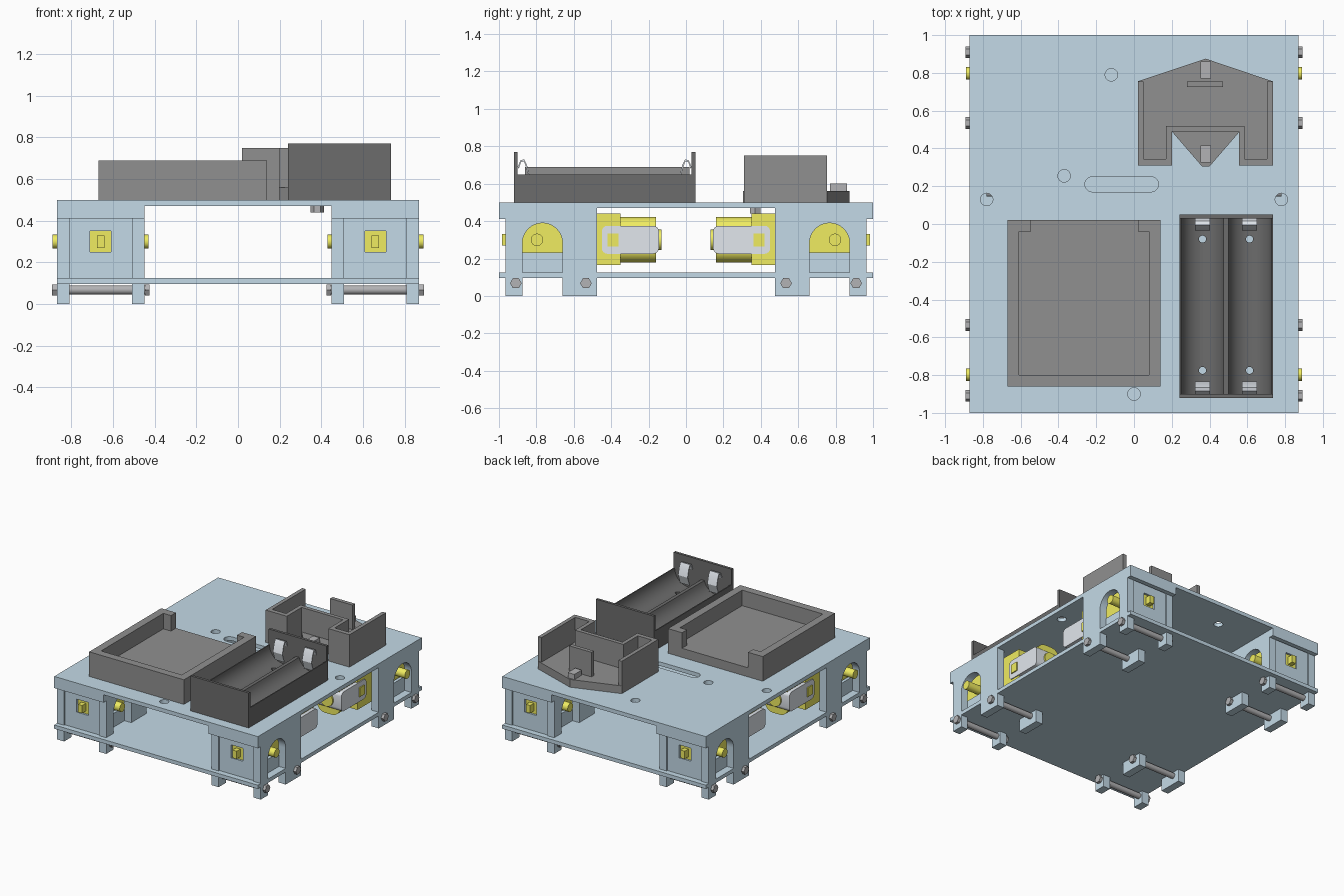
import bpy, bmesh
from math import sin, cos, pi, radians

if "Cube" in bpy.data.objects:
    bpy.data.objects.remove(bpy.data.objects["Cube"])


def mat(name, c):
    m = bpy.data.materials.new(name)
    m.diffuse_color = (*c, 1)
    m.use_nodes = True
    m.node_tree.nodes["Principled BSDF"].inputs["Base Color"].default_value = m.diffuse_color
    return m


BLUE = mat("blue_panel", (0.55, 0.70, 0.80))
YELLOW = mat("yellow_plastic", (0.87, 0.84, 0.12))
DARK = mat("dark_plastic", (0.28, 0.28, 0.28))
BLACK = mat("black_plastic", (0.15, 0.15, 0.15))
METAL = mat("metal", (0.45, 0.45, 0.46))
PALE = mat("pale_metal", (0.76, 0.80, 0.85))


def prism(name, pts, axis, a, b, m, sx=1, sy=1):
    """Extrude a 2D outline along an axis from a to b, mirrored by sx, sy."""
    order = {'x': lambda u, v, w: (w, u, v), 'y': lambda u, v, w: (u, w, v),
             'z': lambda u, v, w: (u, v, w)}[axis]
    bm = bmesh.new()
    rings = []
    for w in (a, b):
        ring = []
        for u, v in pts:
            x, y, z = order(u, v, w)
            ring.append(bm.verts.new((x * sx, y * sy, z)))
        bm.faces.new(ring)
        rings.append(ring)
    n = len(pts)
    for i in range(n):
        j = (i + 1) % n
        bm.faces.new((rings[0][i], rings[0][j], rings[1][j], rings[1][i]))
    bmesh.ops.recalc_face_normals(bm, faces=bm.faces)
    me = bpy.data.meshes.new(name)
    bm.to_mesh(me)
    bm.free()
    me.materials.append(m)
    ob = bpy.data.objects.new(name, me)
    bpy.context.collection.objects.link(ob)
    return ob


def box(name, x, y, z, m, sx=1, sy=1):
    pts = [(x[0], y[0]), (x[1], y[0]), (x[1], y[1]), (x[0], y[1])]
    return prism(name, pts, 'z', z[0], z[1], m, sx, sy)


def arc(cu, cv, r, a0, a1, n):
    return [(cu + r * cos(radians(a0 + (a1 - a0) * i / n)),
             cv + r * sin(radians(a0 + (a1 - a0) * i / n))) for i in range(n + 1)]


def circle(cu, cv, r, n=24):
    return arc(cu, cv, r, 0, 360, n)[:-1]


def rounded(u, v, r, n=4):
    return (arc(u[1] - r, v[1] - r, r, 0, 90, n) + arc(u[0] + r, v[1] - r, r, 90, 180, n)
            + arc(u[0] + r, v[0] + r, r, 180, 270, n) + arc(u[1] - r, v[0] + r, r, 270, 360, n))


def cut(ob, outlines, z0, z1):
    for pts in outlines:
        c = prism("cutter", pts, 'z', z0, z1, BLUE)
        c.hide_render = True
        md = ob.modifiers.new("cut", 'BOOLEAN')
        md.object, md.operation, md.solver = c, 'DIFFERENCE', 'EXACT'
        bpy.context.view_layer.objects.active = ob
        bpy.ops.object.modifier_apply(modifier=md.name)
        bpy.data.objects.remove(c)


# top and bottom decks
top = box("top_deck", (-.87, .87), (-1, 1), (.47, .5), BLUE)
holes = [circle(x, y, .033) for x, y in
         ((-.12, .79), (-.37, .255), (-.78, .13), (.78, .13), (0, -.90))]
holes.append(arc(.09, .21, .04, -90, 90, 10) + arc(-.22, .21, .04, 90, 270, 10))
cut(top, holes, .4, .6)
box("bottom_deck", (-.87, .87), (-1, 1), (.096, .125), BLUE)

# four corner units: walls, feet, motor and axle rods
CX = .66
side = ([(-.965, 0), (-.965, .472), (-.475, .472), (-.475, 0), (-.66, 0)]
        + arc(-.7675, .282, .1075, 0, 180, 16) + [(-.875, 0)])
for sx in (1, -1):
    for sy in (1, -1):
        s = (sx, sy)
        for x0 in (.45, .81):
            prism("corner_side_wall", side, 'x', x0, x0 + .06, BLUE, *s)
        for x0 in (.508, .787):
            box("arch_backing", (x0, x0 + .025), (-.9, -.64), (.11, .232), BLUE, *s)
        box("corner_lip", (.45, .87), (-1, -.965), (.41, .472), BLUE, *s)
        # end wall with square window
        for x in ((.505, CX - .05), (CX + .05, .815)):
            box("end_wall", x, (-.955, -.925), (.12, .475), BLUE, *s)
        for z in ((.12, .25), (.35, .475)):
            box("end_wall_strip", (CX - .05, CX + .05), (-.955, -.925), z, BLUE, *s)
        # geared motor
        box("gearbox", (CX - .115, CX + .115), (-.94, -.35), (.165, .44), YELLOW, *s)
        box("gearbox_tab", (CX - .018, CX + .018), (-.985, -.94), (.27, .33), YELLOW, *s)
        prism("motor_shell", rounded((CX - .1, CX + .1), (.178, .422), .07), 'y',
              -.35, -.16, YELLOW, *s)
        prism("motor_panel", rounded((-.45, -.145), (.225, .375), .03), 'x',
              CX - .122, CX + .122, PALE, *s)
        box("motor_catch", (CX - .13, CX + .13), (-.42, -.36), (.265, .335), YELLOW, *s)
        prism("motor_boss", circle(CX, .3, .055), 'y', -.16, -.132, YELLOW, *s)
        prism("drive_shaft", circle(-.797, .3, .033), 'x', CX - .23, CX + .23, YELLOW, *s)
        # rods through the feet
        for y in (-.91, -.535):
            prism("foot_rod", circle(y, .068, .022, 16), 'x', CX - .23, CX + .23, METAL, *s)
            for x0 in (.425, .87):
                prism("rod_nut", circle(y, .068, .031, 6), 'x', x0, x0 + .022, METAL, *s)

# open tray
box("tray_floor", (-.67, .14), (-.86, .02), (.5, .57), DARK)
tray = [(-.67, -.86), (.14, -.86), (.14, .02), (.02, .02), (.02, -.04), (.08, -.04),
        (.08, -.80), (-.61, -.80), (-.61, -.04), (-.545, -.04), (-.545, .02), (-.67, .02)]
prism("tray_wall", tray, 'z', .5, .69, DARK)

# two-cell battery holder
cells = (.363, .612)
prof = ([(.24, .5), (.735, .5), (.735, .65)] + arc(cells[1], .65, .115, 0, -165, 16)
        + arc(cells[0], .65, .115, -15, -180, 16) + [(.24, .65)])
holder = prism("battery_cradle", prof, 'y', -.90, .03, BLACK)
pins = [circle(x, y, .019, 16) for x in cells for y in (-.08, -.775)]
cut(holder, pins, .49, .6)
for y in ((-.92, -.90), (.03, .05)):
    box("battery_end_plate", (.24, .735), y, (.5, .77), BLACK)
# spring contacts
for x in cells:
    for e, d in ((-.90, 1), (.03, -1)):
        shape = [(0, .69), (.015, .725), (.035, .73), (.05, .70), (.065, .64), (.04, .57),
                 (.034, .57), (.058, .64), (.044, .69), (.033, .72), (.018, .715), (.006, .68)]
        prism("battery_contact", [(e + d * u, v) for u, v in shape], 'x',
              x - .04, x + .04, PALE)

# sensor bracket
base = [(.02, .31), (.2, .31), (.2, .49), (.36, .305), (.40, .305), (.56, .49), (.56, .31),
        (.735, .31), (.735, .755), (.38, .875), (.02, .755)]
prism("bracket_base", base, 'z', .5, .56, DARK)
wall = [(.02, .755), (.02, .31), (.2, .31), (.2, .49), (.555, .49), (.555, .31), (.735, .31),
        (.735, .755), (.705, .755), (.705, .345), (.585, .345), (.585, .52), (.17, .52),
        (.17, .345), (.05, .345), (.05, .755)]
prism("bracket_wall", wall, 'z', .5, .75, DARK)
box("bracket_tab", (.28, .47), (.725, .755), (.5, .75), DARK)
for y in (.815, .37):
    box("bracket_bolt_head", (.352, .408), (y - .045, y + .045), (.55, .60), METAL)
    prism("bracket_bolt", circle(.38, y, .02, 16), 'z', .45, .56, METAL)
    prism("bracket_nut", circle(.38, y, .032, 6), 'z', .44, .471, METAL)

# smooth curved surfaces, keep edges sharp
bpy.ops.object.select_all(action='SELECT')
bpy.ops.object.shade_smooth_by_angle(angle=radians(30))
